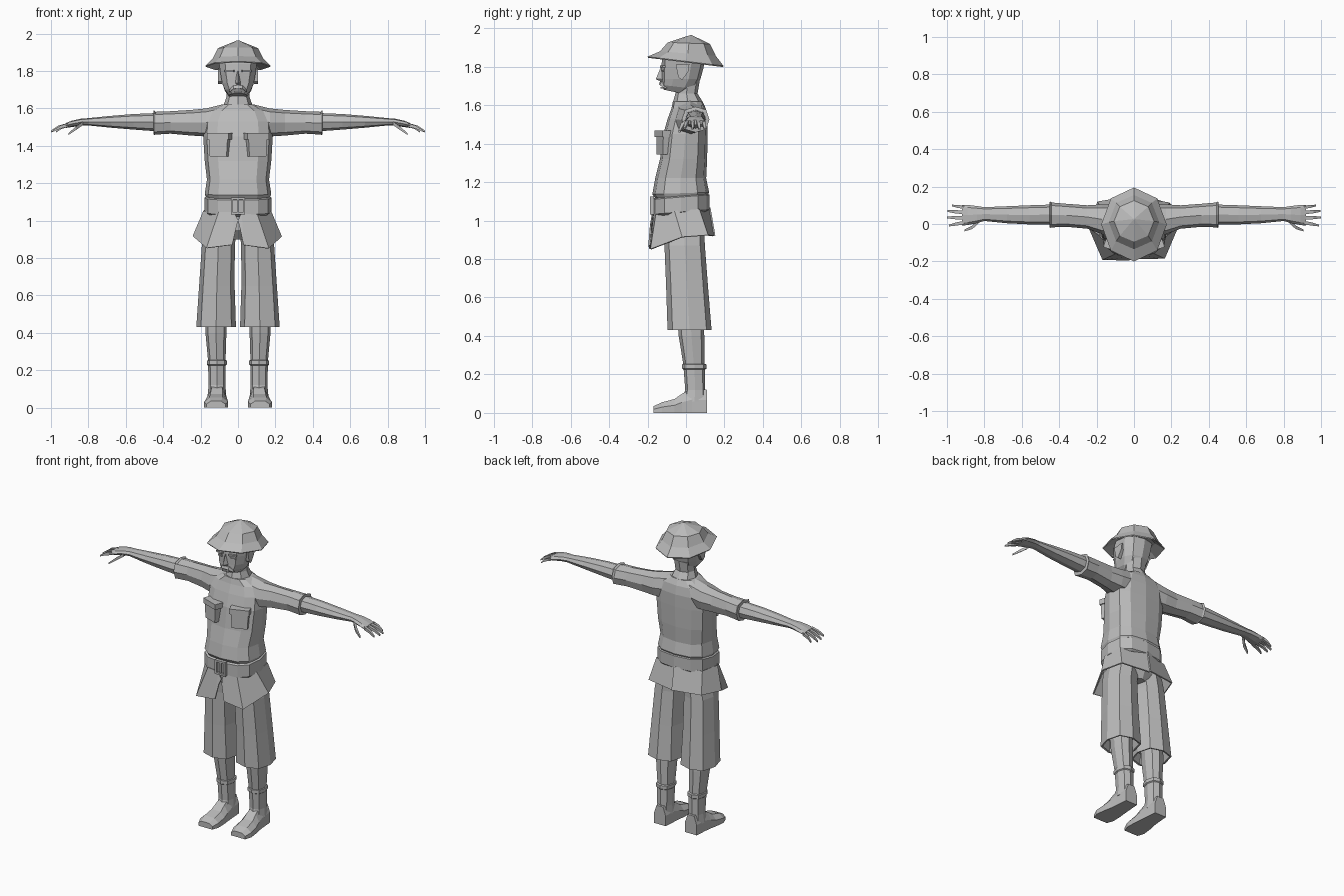
import bpy, bmesh, math
from mathutils import Vector, Matrix

grey = bpy.data.materials.new("light grey")
grey.diffuse_color = (0.5, 0.5, 0.5, 1)


def finish(name, bm, both=False):
    """Turn a bmesh into an object, adding a copy across x = 0 if asked."""
    if both:
        geo = bmesh.ops.duplicate(bm, geom=bm.verts[:] + bm.edges[:] + bm.faces[:])["geom"]
        for v in geo:
            if isinstance(v, bmesh.types.BMVert):
                v.co.x *= -1
    bmesh.ops.recalc_face_normals(bm, faces=bm.faces[:])
    me = bpy.data.meshes.new(name)
    bm.to_mesh(me)
    bm.free()
    me.materials.append(grey)
    ob = bpy.data.objects.new(name, me)
    bpy.context.collection.objects.link(ob)
    return ob


def add_loft(bm, rings, caps=True):
    vs = [[bm.verts.new(p) for p in r] for r in rings]
    n = len(vs[0])
    for a, b in zip(vs, vs[1:]):
        for i in range(n):
            j = (i + 1) % n
            bm.faces.new((a[i], a[j], b[j], b[i]))
    if caps:
        bm.faces.new(vs[0])
        bm.faces.new(vs[-1])


def loft(name, rings, both=False):
    bm = bmesh.new()
    add_loft(bm, rings)
    return finish(name, bm, both)


def unit(n, power, turn=0.0):
    """Rounded-square outline with n corners, the first one at the front."""
    out = []
    for i in range(n):
        a = 2 * math.pi * (i + turn) / n - math.pi / 2
        c, s = math.cos(a), math.sin(a)
        out.append((math.copysign(abs(c) ** power, c), math.copysign(abs(s) ** power, s)))
    return out


def zring(z, cx, y0, y1, rx, n=8, power=0.8, turn=0.0, tilt=0.0):
    cy, ry = (y0 + y1) / 2, (y1 - y0) / 2
    return [(cx + rx * u, cy + ry * v, z + tilt * v) for u, v in unit(n, power, turn)]


def xring(x, y0, y1, z0, z1, n=6, power=0.8, turn=0.0):
    cy, cz = (y0 + y1) / 2, (z0 + z1) / 2
    return [(x, cy + (y1 - y0) / 2 * u, cz + (z1 - z0) / 2 * v) for u, v in unit(n, power, turn)]


def box(bm, loc, size, turn=0.0, taper=1.0):
    m = Matrix.Translation(loc) @ Matrix.Rotation(turn, 4, "Z") @ Matrix.Diagonal((*size, 1))
    for v in bmesh.ops.create_cube(bm, size=1, matrix=Matrix())["verts"]:
        if v.co.z < 0:
            v.co.x *= taper
        v.co = m @ v.co


# Shirt body, flaring at the waist
loft("shirt", [zring(z, 0, a, b, w, 12, 0.75, 0, t) for z, a, b, w, t in [
    (1.12, -0.160, 0.110, 0.168, 0.005), (1.142, -0.175, 0.12, 0.178, 0.005),
    (1.22, -0.160, 0.105, 0.166, 0), (1.32, -0.135, 0.11, 0.178, 0),
    (1.45, -0.118, 0.112, 0.186, 0), (1.53, -0.095, 0.112, 0.18, 0),
    (1.585, -0.075, 0.102, 0.15, 0), (1.62, -0.068, 0.085, 0.085, 0)]])

# Short sleeves with a folded hem
loft("sleeves", [xring(*r, 8, 0.8) for r in [
    (0.08, -0.06, 0.10, 1.45, 1.622), (0.17, -0.055, 0.105, 1.45, 1.60),
    (0.25, -0.025, 0.10, 1.455, 1.592), (0.36, -0.015, 0.108, 1.465, 1.585),
    (0.44, -0.018, 0.115, 1.46, 1.582), (0.45, -0.022, 0.122, 1.458, 1.592),
    (0.452, -0.008, 0.108, 1.475, 1.575)]], True)

# Bare arms and palms
loft("arms", [xring(*r, 8, 0.85) for r in [
    (0.44, -0.004, 0.104, 1.478, 1.575), (0.56, -0.002, 0.10, 1.487, 1.57),
    (0.68, 0.004, 0.095, 1.497, 1.56), (0.80, 0.016, 0.09, 1.509, 1.548),
    (0.84, 0.005, 0.096, 1.508, 1.545), (0.89, -0.006, 0.102, 1.50, 1.534),
    (0.92, -0.008, 0.102, 1.496, 1.522)]], True)

# Fingers and thumbs: root, knuckle and tip of each
bm = bmesh.new()
for r, k, t, w in [((0.91, 0.09, 1.51), (0.945, 0.094, 1.497), (0.972, 0.099, 1.475), 0.010),
                   ((0.91, 0.062, 1.512), (0.96, 0.066, 1.50), (0.998, 0.07, 1.475), 0.011),
                   ((0.91, 0.034, 1.512), (0.96, 0.034, 1.50), (1.0, 0.035, 1.477), 0.011),
                   ((0.91, 0.007, 1.511), (0.95, 0.0, 1.50), (0.988, -0.008, 1.48), 0.011),
                   ((0.83, 0.015, 1.52), (0.865, -0.018, 1.495), (0.905, -0.034, 1.464), 0.012)]:
    add_loft(bm, [xring(p[0], p[1] - w * s, p[1] + w * s, p[2] - w * s, p[2] + w * s, 4, 1, 0.5)
                  for p, s in ((r, 1.25), (k, 1.1), (t, 0.6))])
finish("fingers", bm, True)

# Neck and head
loft("neck", [zring(*r, 8, 0.9) for r in [
    (1.56, 0, -0.075, 0.105, 0.10), (1.615, 0, -0.068, 0.088, 0.078),
    (1.66, 0, -0.055, 0.06, 0.062), (1.75, 0, -0.05, 0.075, 0.065)]])
loft("head", [zring(z, 0, a, b, w, 10, 0.8, 0, t) for z, a, b, w, t in [
    (1.668, -0.115, 0.0, 0.048, -0.012), (1.695, -0.128, 0.045, 0.072, -0.01),
    (1.735, -0.127, 0.075, 0.088, 0), (1.79, -0.128, 0.09, 0.098, 0),
    (1.84, -0.125, 0.10, 0.105, 0), (1.90, -0.09, 0.09, 0.09, 0)]])

# Nose, moustache, brows, eyelids and lip
bm = bmesh.new()
add_loft(bm, [[(-w, -0.115, z), (0, y, z), (w, -0.115, z)] for z, y, w in [
    (1.80, -0.130, 0.010), (1.735, -0.157, 0.018), (1.722, -0.128, 0.017)]])
finish("nose", bm)
bm = bmesh.new()
add_loft(bm, [[(x, -0.10, z - 0.01), (x, y, z - 0.008), (x, y + 0.006, z + 0.009), (x, -0.10, z + 0.011)]
              for x, y, z in [(0, -0.141, 1.716), (0.025, -0.136, 1.712), (0.046, -0.115, 1.696)]])
finish("moustache", bm, True)
bm = bmesh.new()
box(bm, (0.045, -0.121, 1.80), (0.05, 0.016, 0.01), 0.25)
box(bm, (0.045, -0.117, 1.778), (0.034, 0.012, 0.007), 0.25)
finish("brows_and_eyelids", bm, True)
bm = bmesh.new()
box(bm, (0, -0.125, 1.69), (0.045, 0.014, 0.008))
finish("lip", bm)

# Ears
bm = bmesh.new()
add_loft(bm, [[(x, -0.045 - e, 1.81), (x, 0.01 + e, 1.815), (x, 0.012, 1.775), (x, -0.02, 1.73), (x, -0.04, 1.745)]
              for x, e in [(0.085, 0), (0.108, 0.008)]])
finish("ears", bm, True)

# Bush hat: drooping eight-sided brim with a lower back, stepped crown
crown = [zring(1.868, 0, -0.135, 0.155, 0.135, 8, 1, 0, -0.012),
         zring(1.922, 0, -0.095, 0.125, 0.107, 8, 1, 0, -0.004),
         zring(1.964, 0, 0.022, 0.030, 0.004, 8, 1)]
brim = zring(1.828, 0, -0.20, 0.195, 0.175, 8, 1, 0, -0.024)
under = zring(1.822, 0, -0.197, 0.192, 0.172, 8, 1, 0, -0.024)
inner = zring(1.855, 0, -0.125, 0.135, 0.115, 8, 1, 0, -0.012)
loft("hat", [inner, under, brim] + crown)

# Belt, rising slightly to the back, with buckle
loft("belt", [zring(z, 0, -0.172 + d, 0.122 - d, 0.18 - d, 12, 0.75, 0, 0.012) for z, d in [
    (1.035, 0.012), (1.045, 0), (1.122, 0), (1.13, 0.012)]])
bm = bmesh.new()
for s in (-1, 1):
    box(bm, (0.032 * s, -0.176, 1.078), (0.012, 0.02, 0.092))
    box(bm, (0, -0.176, 1.078 + 0.04 * s), (0.064, 0.02, 0.012))
box(bm, (0, -0.174, 1.078), (0.01, 0.018, 0.08))
finish("buckle", bm)

# Chest pockets with overhanging flaps
bm = bmesh.new()
box(bm, (0.096, -0.108, 1.398), (0.108, 0.06, 0.108), 0.35, 0.88)
box(bm, (0.096, -0.112, 1.452), (0.122, 0.066, 0.034), 0.35)
finish("chest_pockets", bm, True)

# Shirt tail: flared skirt split at the front
top = [(0, -0.165, 1.0), (0.02, -0.168, 1.045), (0.10, -0.155, 1.045), (0.178, -0.06, 1.05), (0.165, 0.07, 1.06), (0, 0.12, 1.065)]
hem = [(0.008, -0.18, 0.97), (0.03, -0.188, 0.87), (0.165, -0.185, 0.852), (0.235, -0.02, 0.915), (0.19, 0.115, 0.925), (0, 0.145, 0.92)]
bm = bmesh.new()
a, b = ([bm.verts.new(p) for p in row] for row in (top, hem))
for i in range(5):
    bm.faces.new((a[i], a[i + 1], b[i + 1], b[i]))
tail = finish("shirt_tail", bm, True)
thick = tail.modifiers.new("cloth", "SOLIDIFY")
thick.thickness = 0.008

# Shorts: hips and two wide legs
loft("hips", [zring(*r, 8, 0.8) for r in [
    (0.90, 0, -0.08, 0.08, 0.06), (0.95, 0, -0.12, 0.10, 0.17), (1.06, 0, -0.14, 0.11, 0.17)]])
loft("shorts_legs", [zring(z, c, y0, y1, w, 8, 0.75) for z, c, y0, y1, w in [
    (0.96, 0.09, -0.12, 0.095, 0.085), (0.87, 0.105, -0.112, 0.098, 0.088),
    (0.65, 0.113, -0.103, 0.115, 0.095), (0.43, 0.117, -0.096, 0.133, 0.106),
    (0.432, 0.117, -0.085, 0.122, 0.096), (0.50, 0.117, -0.08, 0.11, 0.09)]], True)

# Bare shins
loft("shins", [zring(z, c, y0, y1, w, 8, 0.8) for z, c, y0, y1, w in [
    (0.55, 0.118, -0.05, 0.09, 0.058), (0.40, 0.118, -0.038, 0.095, 0.056),
    (0.24, 0.113, -0.012, 0.095, 0.046)]], True)

# Boots: shaft with cuff, then a foot built from heel to toe
loft("boot_shafts", [zring(z, c, y0, y1, w, 8, 0.8) for z, c, y0, y1, w in [
    (0.06, 0.113, -0.02, 0.108, 0.05), (0.12, 0.112, -0.004, 0.10, 0.045),
    (0.225, 0.113, -0.012, 0.10, 0.047), (0.23, 0.113, -0.02, 0.106, 0.053),
    (0.252, 0.113, -0.02, 0.106, 0.053), (0.255, 0.113, -0.01, 0.096, 0.044)]], True)
loft("boot_feet", [[(c - w, y, 0), (c + w, y, 0), (c + w, y, h * 0.55), (c + w * 0.55, y, h),
                    (c - w * 0.55, y, h), (c - w, y, h * 0.55)] for y, c, w, h in [
    (0.11, 0.112, 0.042, 0.12), (0.03, 0.112, 0.048, 0.125), (-0.02, 0.113, 0.053, 0.10),
    (-0.06, 0.115, 0.06, 0.072), (-0.125, 0.118, 0.064, 0.055), (-0.168, 0.118, 0.05, 0.035)]], True)
